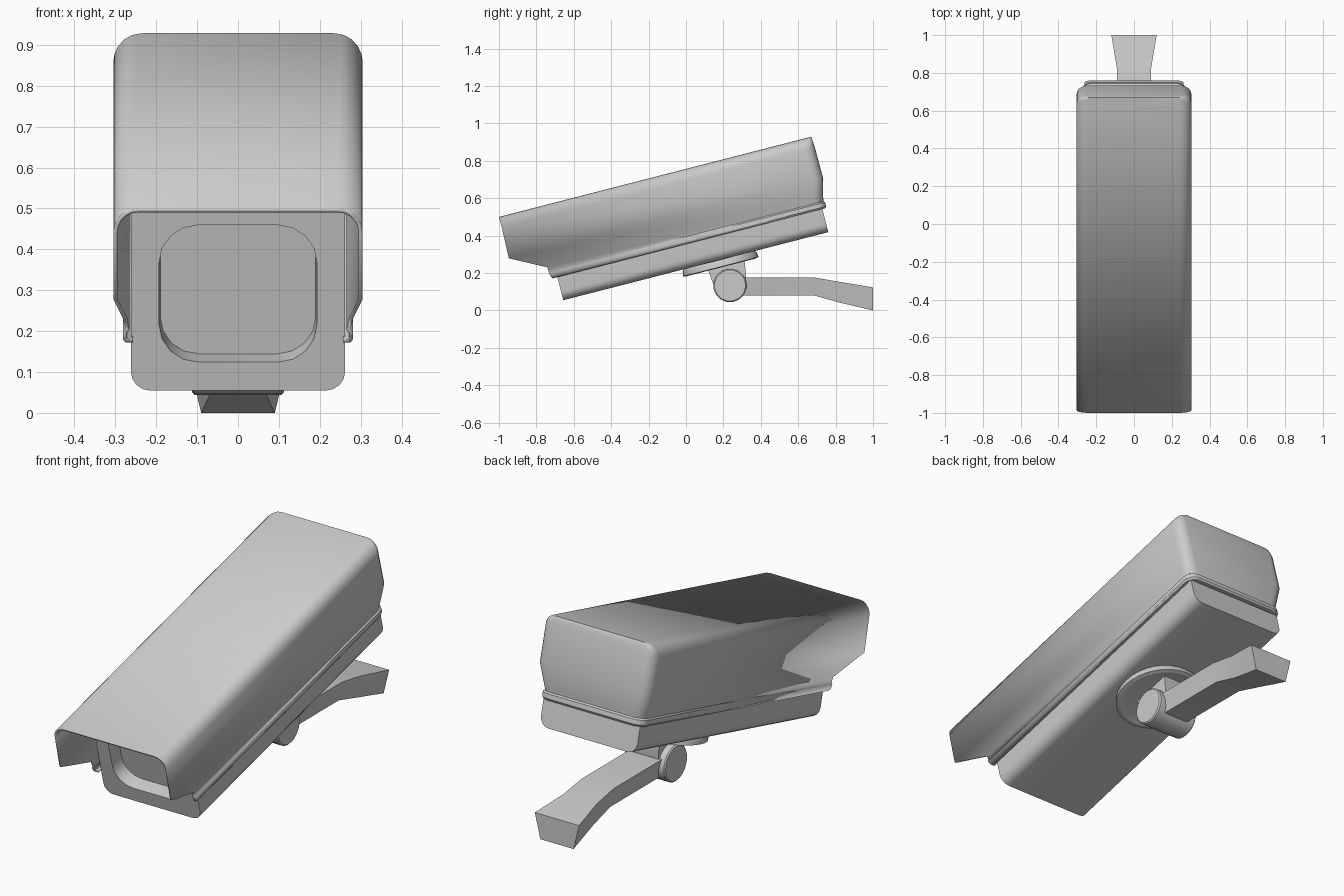
import bpy, bmesh, math
from mathutils import Vector, Matrix

if "Cube" in bpy.data.objects:
    bpy.data.objects.remove(bpy.data.objects["Cube"])

TILT = math.radians(14.4)


def make(name, rings, closed=True, cap_start=True, cap_end=True, tilted=False):
    """Loft a list of equal-length point rings into one object."""
    bm = bmesh.new()
    vr = [[bm.verts.new(p) for p in ring] for ring in rings]
    n = len(vr[0])
    for a, b in zip(vr, vr[1:]):
        for i in range(n if closed else n - 1):
            j = (i + 1) % n
            bm.faces.new((a[i], a[j], b[j], b[i]))
    if cap_start:
        bm.faces.new(vr[0][::-1])
    if cap_end:
        bm.faces.new(vr[-1])
    bmesh.ops.recalc_face_normals(bm, faces=bm.faces)
    if not closed:  # open shell: make sure the roof faces up
        bm.normal_update()
        roof = max(bm.faces, key=lambda f: f.calc_center_median().z)
        if roof.normal.z < 0:
            bmesh.ops.reverse_faces(bm, faces=bm.faces)
    me = bpy.data.meshes.new(name)
    bm.to_mesh(me)
    bm.free()
    ob = bpy.data.objects.new(name, me)
    bpy.context.collection.objects.link(ob)
    if tilted:
        ob.rotation_euler.x = TILT
    bpy.ops.object.select_all(action='DESELECT')
    ob.select_set(True)
    bpy.context.view_layer.objects.active = ob
    bpy.ops.object.shade_smooth_by_angle(angle=math.radians(30))
    return ob


def rounded_rect(w, z0, z1, r, y, seg=4):
    pts = []
    corners = [(w - r, z1 - r, 0), (r - w, z1 - r, 90),
               (r - w, z0 + r, 180), (w - r, z0 + r, 270)]
    for cx, cz, start in corners:
        for k in range(seg + 1):
            a = math.radians(start + 90 * k / seg)
            pts.append((cx + r * math.cos(a), y, cz + r * math.sin(a)))
    return pts


def hood_ring(z, w, front, back, r, seg=4):
    """U-shaped outline, open at the front, rounded at the rear corners."""
    arc = [(w - r + r * math.cos(a), back - r + r * math.sin(a), z)
           for a in (math.pi / 2 * k / seg for k in range(seg + 1))]
    right = [(w, front, z)] + arc
    return right + [(-x, y, zz) for x, y, zz in reversed(right)]


def circle(r, n, place):
    return [place(r * math.cos(2 * math.pi * k / n), r * math.sin(2 * math.pi * k / n))
            for k in range(n)]


# Hood: rounded roof, tapered skirt and a bead around its lower edge
rings = []
for k in range(6):
    a = math.pi / 2 * k / 5
    rings.append(hood_ring(0.672 + 0.061 * math.cos(a), 0.245 + 0.06 * math.sin(a),
                           -0.844, 0.879 + 0.001 * k, 0.012 + 0.008 * k))
for z, w, f, b in [(0.505, 0.305, -0.848, 0.886), (0.407, 0.281, -0.66, 0.862),
                   (0.382, 0.275, -0.66, 0.856), (0.375, 0.281, -0.66, 0.864),
                   (0.353, 0.281, -0.653, 0.864), (0.344, 0.275, -0.648, 0.858),
                   (0.343, 0.257, -0.646, 0.838)]:
    rings.append(hood_ring(z, w, f, b, 0.052))
hood = make("hood", rings, closed=False, cap_end=False, tilted=True)
solid = hood.modifiers.new("thickness", 'SOLIDIFY')
solid.thickness = 0.01
solid.offset = -1

# Housing with a recessed front window
make("housing", [rounded_rect(0.262, 0.216, 0.715, 0.048, 0.841),
                 rounded_rect(0.262, 0.216, 0.715, 0.048, -0.622),
                 rounded_rect(0.193, 0.288, 0.634, 0.095, -0.622),
                 rounded_rect(0.19, 0.291, 0.631, 0.093, -0.552)], tilted=True)

# Round mounting plate under the housing
make("mount_plate", [circle(r, 32, lambda x, y, z=z: (x, y + 0.239, z))
                     for r, z in [(0.19, 0.225), (0.205, 0.205), (0.208, 0.18),
                                  (0.19, 0.176), (0.15, 0.19)]], tilted=True)

# Neck between plate and hinge
neck = [(0.115, 0.225), (0.15, 0.13), (0.31, 0.13), (0.322, 0.185), (0.312, 0.275)]
make("neck", [[(x, y, z) for y, z in neck] for x in (-0.075, 0.075)])

# Hinge barrel
make("hinge", [circle(r, 28, lambda y, z, x=x: (x, 0.235 + y, 0.133 + z))
               for x, r in [(-0.112, 0.083), (-0.106, 0.089),
                            (0.106, 0.089), (0.112, 0.083)]])

# Wall arm: trapezoid section that drops and flares toward the rear
arm = [(0.24, 0.176, 0.08, 0.088, 0.068), (0.684, 0.176, 0.08, 0.088, 0.068),
       (0.82, 0.153, 0.042, 0.09, 0.07), (1.0, 0.123, 0.0, 0.12, 0.09)]
make("wall_arm", [[(-wt, y, zt), (wt, y, zt), (wb, y, zb), (-wb, y, zb)]
                  for y, zt, zb, wt, wb in arm])
